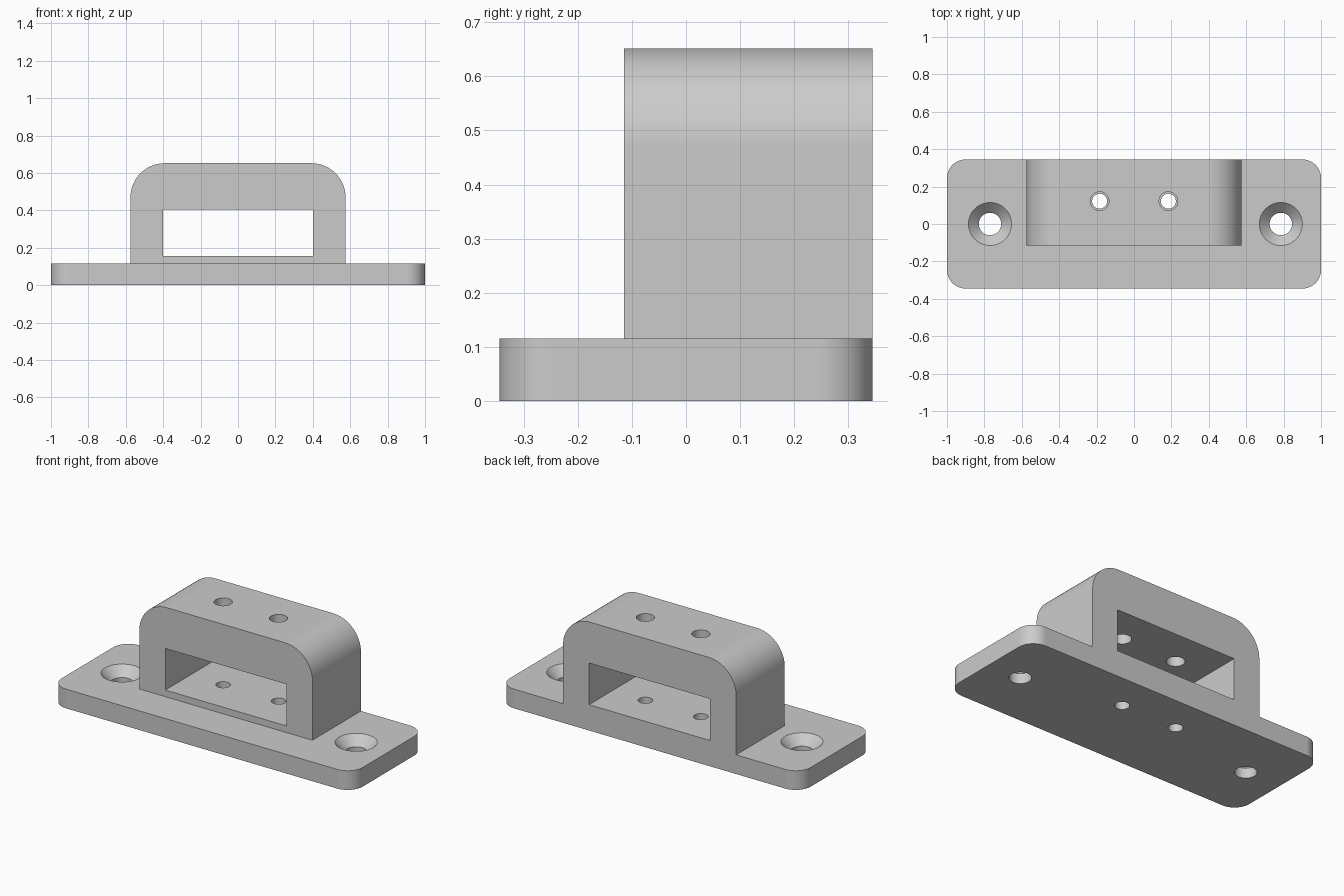
import bpy
import bmesh
from math import cos, sin, pi

cube = bpy.data.objects.get("Cube")
if cube:
    bpy.data.objects.remove(cube, do_unlink=True)

grey = bpy.data.materials.new("plain_grey")
grey.use_nodes = True
GREY = (0.6, 0.6, 0.6, 1)
grey.diffuse_color = GREY
grey.node_tree.nodes["Principled BSDF"].inputs["Base Color"].default_value = GREY


def finish(name, bm):
    bmesh.ops.recalc_face_normals(bm, faces=bm.faces)
    mesh = bpy.data.meshes.new(name)
    bm.to_mesh(mesh)
    bm.free()
    mesh.materials.append(grey)
    obj = bpy.data.objects.new(name, mesh)
    bpy.context.collection.objects.link(obj)
    return obj


def box(name, low, high, rounded=None, radius=0.1):
    """Box between two corners; edges whose two ends pass the test are rounded."""
    bm = bmesh.new()
    bmesh.ops.create_cube(bm, size=1)
    for v in bm.verts:
        v.co = [(a + b) / 2 + c * (b - a) for a, b, c in zip(low, high, v.co)]
    if rounded:
        edges = [e for e in bm.edges if rounded(*[v.co for v in e.verts])]
        bmesh.ops.bevel(bm, geom=edges, offset=radius, segments=16,
                        profile=0.5, affect='EDGES')
    return finish(name, bm)


def turned(name, x, y, profile, sides=48):
    """Solid of revolution about a vertical axis, from (radius, height) pairs."""
    bm = bmesh.new()
    rings = [[bm.verts.new((x + r * cos(2 * pi * i / sides),
                            y + r * sin(2 * pi * i / sides), z))
              for i in range(sides)] for r, z in profile]
    for a, b in zip(rings, rings[1:]):
        for i in range(sides):
            j = (i + 1) % sides
            bm.faces.new((a[i], a[j], b[j], b[i]))
    bm.faces.new(rings[0])
    bm.faces.new(rings[-1])
    return finish(name, bm)


def combine(target, tool, operation):
    mod = target.modifiers.new(tool.name, 'BOOLEAN')
    mod.operation = operation
    mod.solver = 'EXACT'
    mod.object = tool
    bpy.context.view_layer.objects.active = target
    bpy.ops.object.modifier_apply(modifier=mod.name)
    bpy.data.objects.remove(tool, do_unlink=True)


# Base plate with rounded vertical corners
bracket = box("mounting_bracket", (-1, -0.345, 0), (1, 0.345, 0.115),
              lambda a, b: abs(a.z - b.z) > 0.01, 0.1)

# Bridge block, rounded along its two upper side edges
bridge = box("bridge", (-0.575, -0.115, 0.05), (0.575, 0.345, 0.652),
             lambda a, b: abs(a.y - b.y) > 0.01 and a.z > 0.5, 0.183)
combine(bracket, bridge, 'UNION')

# Rectangular slot through the bridge
slot = box("slot_cutter", (-0.402, -0.5, 0.155), (0.402, 0.5, 0.405))
combine(bracket, slot, 'DIFFERENCE')

# Countersunk screw holes at the plate ends
for x in (-0.77, 0.785):
    hole = turned("screw_hole_cutter", x, 0,
                  [(0.06, -0.1), (0.06, 0.06), (0.135, 0.135)])
    combine(bracket, hole, 'DIFFERENCE')

# Pin holes through bridge and floor, wider in the bridge
for x in (-0.184, 0.184):
    hole = turned("pin_hole_cutter", x, 0.122,
                  [(0.04, -0.1), (0.04, 0.28), (0.05, 0.28), (0.05, 0.8)])
    combine(bracket, hole, 'DIFFERENCE')

# Smooth curves, crisp edges
bpy.ops.object.select_all(action='DESELECT')
bracket.select_set(True)
bpy.context.view_layer.objects.active = bracket
bpy.ops.object.shade_smooth_by_angle(angle=0.52)
weighted = bracket.modifiers.new("flat_face_normals", 'WEIGHTED_NORMAL')
weighted.keep_sharp = True
